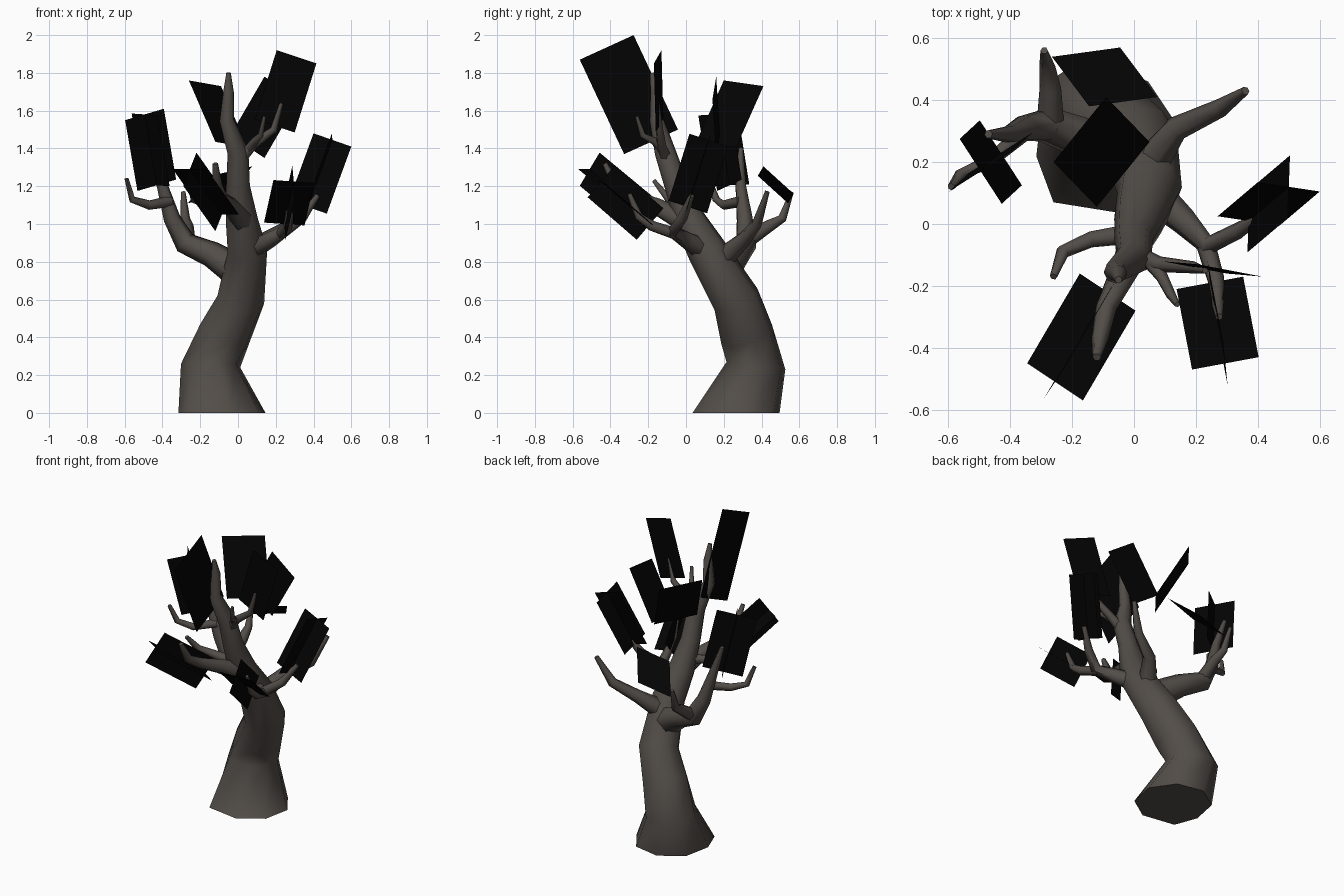
import bpy, bmesh, math
from mathutils import Vector

if "Cube" in bpy.data.objects:
    bpy.data.objects.remove(bpy.data.objects["Cube"])


def material(name, rgb):
    m = bpy.data.materials.new(name)
    m.diffuse_color = (*rgb, 1)
    m.use_nodes = True
    m.node_tree.nodes["Principled BSDF"].inputs["Base Color"].default_value = m.diffuse_color
    return m


BARK = material("grey brown bark", (0.085, 0.074, 0.065))
LEAF = material("black leaf card", (0.001, 0.001, 0.001))


def finish(bm, name, mat):
    me = bpy.data.meshes.new(name)
    bm.to_mesh(me)
    bm.free()
    me.materials.append(mat)
    ob = bpy.data.objects.new(name, me)
    bpy.context.collection.objects.link(ob)
    return ob


def tube(name, pts, sides=6, trunk=False):
    """Limb through points of (x, y, z, radius); the trunk gets a level, splayed foot."""
    bm = bmesh.new()
    p = [Vector(q[:3]) for q in pts]
    ref = Vector((1, 0.2, 0)) if trunk else Vector((0.3, 0.2, 1))
    rings = []
    for i, q in enumerate(pts):
        t = (p[min(i + 1, len(p) - 1)] - p[max(i - 1, 0)]).normalized()
        if trunk and i == 0:
            t = Vector((0, 0, 1))
        u = (ref - t * ref.dot(t)).normalized()
        v = t.cross(u)
        ref = u
        rings.append([bm.verts.new(p[i] + q[3] * (u * math.cos(a) + v * math.sin(a)))
                      for a in (2 * math.pi * k / sides for k in range(sides))])
    for a, b in zip(rings, rings[1:]):
        for k in range(sides):
            j = (k + 1) % sides
            bm.faces.new((a[k], a[j], b[j], b[k]))
    bm.faces.new(rings[0][::-1])
    bm.faces.new(rings[-1])
    if trunk:  # root corner at the front left
        corner = Vector((-.26, .07, 0))
        min(rings[0], key=lambda w: (w.co - corner).length).co = corner
    ob = finish(bm, name, BARK)
    bpy.ops.object.select_all(action='DESELECT')
    ob.select_set(True)
    bpy.context.view_layer.objects.active = ob
    bpy.ops.object.shade_smooth_by_angle(angle=math.radians(62))
    return ob


def leaf(name, base, tip, width, cross=False):
    """Flat card along base->tip; cross adds a second card at right angles."""
    bm = bmesh.new()
    b, t, w = Vector(base), Vector(tip), Vector(width) / 2
    ws = [w]
    if cross:
        ws.append((t - b).cross(w).normalized() * w.length)
    for h in ws:
        bm.faces.new([bm.verts.new(c) for c in (b - h, b + h, t + h, t - h)])
    return finish(bm, name, LEAF)


# Twisting trunk, running up into the top shoot
tube("trunk", [(-.085, .265, 0, .235), (-.145, .37, .25, .16), (-.07, .32, .42, .145),
               (.015, .265, .6, .128), (.05, .11, .86, .105), (.02, .02, 1.02, .085),
               (0, -.05, 1.2, .063), (0, -.11, 1.38, .056), (-.06, -.155, 1.55, .038),
               (-.05, -.16, 1.7, .028), (-.05, -.18, 1.8, .012)], 8, True)

# Limbs and twigs
tube("left_limb", [(.0, .2, .75, .09), (-.14, .27, .84, .07), (-.28, .32, .9, .06),
                   (-.35, .31, 1.03, .045), (-.4, .29, 1.2, .03), (-.47, .29, 1.4, .014)])
tube("left_outer_twig", [(-.36, .29, 1.12, .03), (-.47, .2, 1.1, .025),
                         (-.56, .16, 1.13, .02), (-.59, .12, 1.24, .012)])
tube("left_back_twig", [(-.27, .32, .91, .045), (-.27, .44, .99, .035),
                        (-.28, .51, 1.03, .026), (-.29, .56, 1.17, .012)])
tube("right_limb", [(.06, .1, .86, .06), (.16, .01, .91, .045), (.24, -.07, .96, .035),
                    (.34, -.02, 1.03, .028), (.42, .03, 1.15, .015)])
tube("right_front_twig", [(.23, -.06, .95, .032), (.265, -.18, .99, .028),
                          (.27, -.25, 1.04, .022), (.275, -.3, 1.16, .012)])
tube("right_back_limb", [(.06, .2, .82, .06), (.14, .31, .92, .04),
                         (.28, .375, 1.0, .03), (.36, .43, 1.17, .014)])
tube("front_limb", [(.02, -.02, 1.02, .06), (-.03, -.15, 1.09, .048),
                    (-.09, -.27, 1.14, .035), (-.11, -.37, 1.2, .028), (-.12, -.43, 1.32, .014)])
tube("front_left_twig", [(.0, -.03, 1.08, .035), (-.14, -.05, 1.1, .028),
                         (-.23, -.09, 1.13, .023), (-.26, -.17, 1.23, .012)])
tube("upper_right_twig", [(.0, -.1, 1.33, .035), (.08, -.13, 1.42, .026),
                          (.19, -.14, 1.5, .02), (.23, -.15, 1.64, .01)])
tube("upper_front_twig", [(.05, -.12, 1.39, .024), (.09, -.17, 1.44, .02),
                          (.12, -.23, 1.47, .016), (.14, -.26, 1.57, .009)])

# Crossed leaf cards at the limb tips
leaf("leaf_left", (-.43, .23, 1.205), (-.495, .17, 1.58), (.205, .13, .06), True)
leaf("leaf_right", (.37, .01, 1.09), (.5, .12, 1.445), (.2, -.03, -.07), True)
leaf("leaf_right_front", (.245, -.19, 1.0), (.295, -.45, 1.225), (.215, .04, -.015), True)
leaf("leaf_front", (-.085, -.22, 1.05), (-.255, -.51, 1.29), (.18, -.12, 0), True)

# Single leaf cards in the crown
leaf("leaf_crown_right", (.195, -.14, 1.52), (.31, -.15, 1.885), (.21, -.04, -.07))
leaf("leaf_crown_middle", (.05, .17, 1.41), (.23, .15, 1.72), (.18, -.02, -.12))
leaf("leaf_crown_left", (-.035, .16, 1.42), (-.175, .305, 1.745), (.17, .21, -.03))
leaf("leaf_crown_back", (-.035, .395, 1.28), (-.155, .555, 1.135), (.22, .03, .05))
leaf("leaf_crown_top", (-.075, -.185, 1.435), (-.075, -.42, 1.935), (0, .285, .13))
